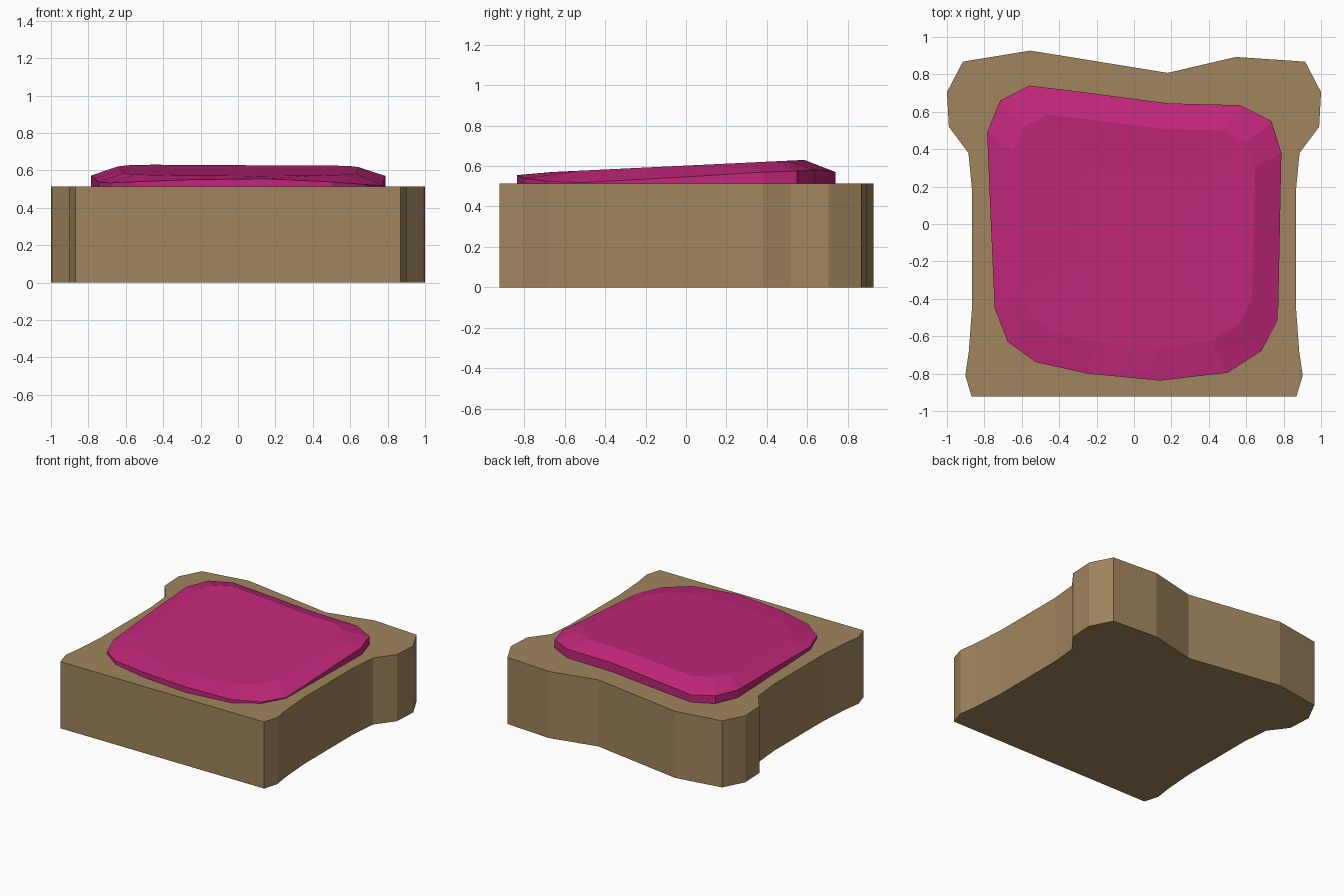
import bpy, bmesh

if "Cube" in bpy.data.objects:
    bpy.data.objects.remove(bpy.data.objects["Cube"])


def material(name, color):
    m = bpy.data.materials.new(name)
    m.diffuse_color = (*color, 1)
    m.use_nodes = True
    m.node_tree.nodes["Principled BSDF"].inputs["Base Color"].default_value = m.diffuse_color
    return m


def loft(name, rings, mat):
    """Bridge equal-sized rings from bottom to top and cap both ends."""
    bm = bmesh.new()
    loops = [[bm.verts.new(p) for p in ring] for ring in rings]
    n = len(loops[0])
    for low, high in zip(loops, loops[1:]):
        for i in range(n):
            j = (i + 1) % n
            bm.faces.new((low[i], low[j], high[j], high[i]))
    bm.faces.new(loops[0][::-1])
    bm.faces.new(loops[-1])
    bmesh.ops.recalc_face_normals(bm, faces=bm.faces)
    mesh = bpy.data.meshes.new(name)
    bm.to_mesh(mesh)
    bm.free()
    mesh.materials.append(mat)
    obj = bpy.data.objects.new(name, mesh)
    bpy.context.collection.objects.link(obj)
    return obj


tan = material("tan", (0.35, 0.235, 0.11))
pink = material("pink", (0.54, 0.02, 0.195))

# Base block: mirrored side profile (front to back) plus an uneven back edge
BASE_TOP = 0.513
side = [(0.868, -0.923), (0.902, -0.81), (0.883, -0.68), (0.865, -0.43),
        (0.865, 0.17), (0.885, 0.38), (0.99, 0.52), (1.0, 0.705), (0.915, 0.868)]
back = [(0.545, 0.893), (0.18, 0.808), (-0.555, 0.927)]
outline = side + back + [(-x, y) for x, y in reversed(side)]
loft("base", [[(x, y, z) for x, y in outline] for z in (0, BASE_TOP)], tan)

# Cushion: irregular rim (x, y, rim height), counter-clockwise from front
rim = [(0.14, -0.837, 0.555), (0.50, -0.795, 0.538), (0.68, -0.68, 0.524),
       (0.77, -0.515, 0.518), (0.78, -0.02, 0.545), (0.788, 0.38, 0.57),
       (0.735, 0.55, 0.575), (0.57, 0.635, 0.58), (0.18, 0.645, 0.582),
       (-0.27, 0.705, 0.575), (-0.56, 0.74, 0.57), (-0.715, 0.66, 0.573),
       (-0.785, 0.49, 0.572), (-0.765, 0.0, 0.555), (-0.745, -0.45, 0.535),
       (-0.675, -0.63, 0.533), (-0.525, -0.738, 0.54), (-0.25, -0.80, 0.55)]


def inset(sx, sy, lift):
    """Shrunken copy of the rim lying on the backward-rising top surface."""
    return [(x * sx, y * sy, lift + 0.048 * y * sy) for x, y, _ in rim]


loft("cushion", [[(x, y, BASE_TOP - 0.01) for x, y, _ in rim], rim,
                 inset(0.82, 0.79, 0.602), inset(0.4, 0.4, 0.597)], pink)
